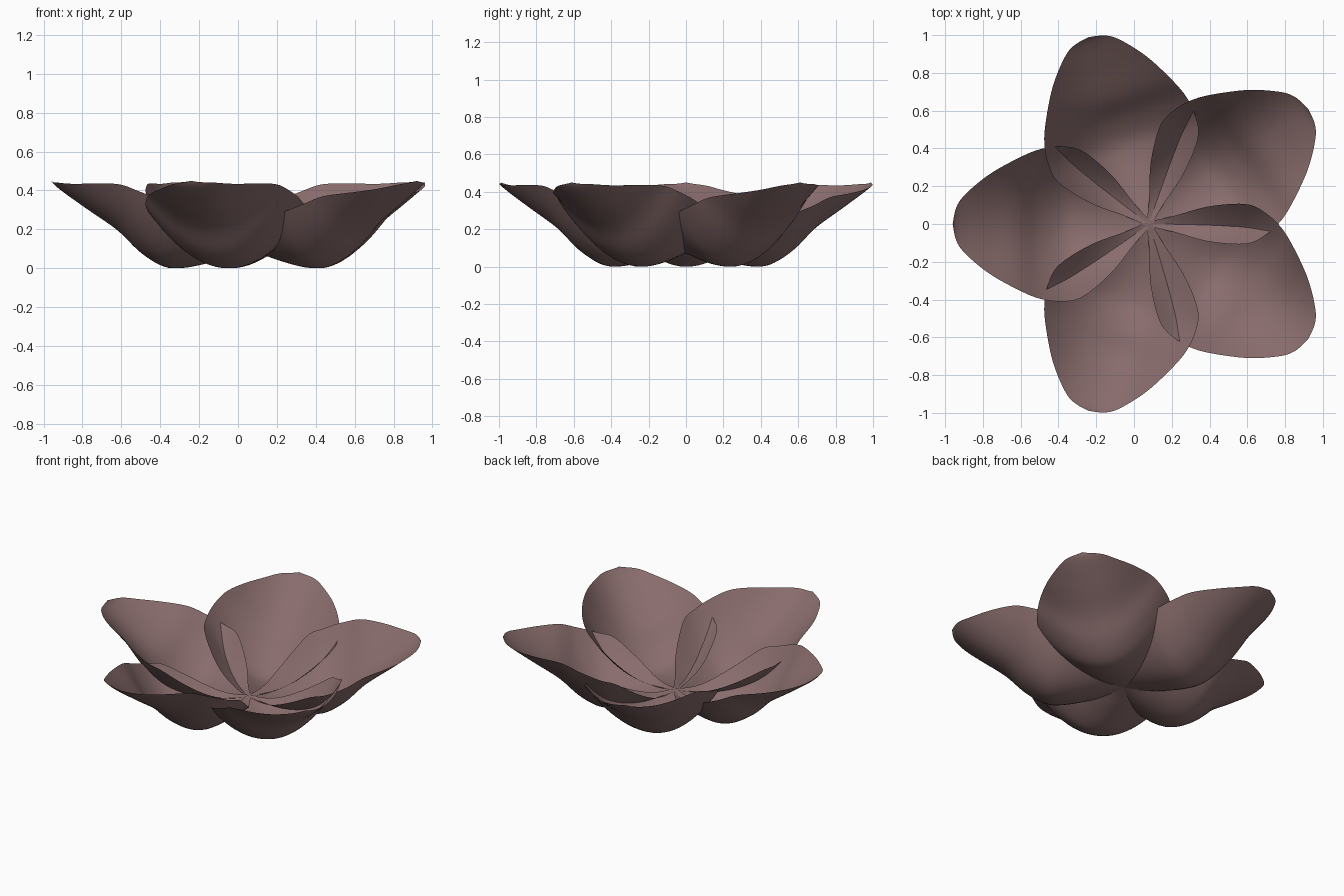
import bpy
from math import sin, cos, radians

if "Cube" in bpy.data.objects:
    bpy.data.objects.remove(bpy.data.objects["Cube"])

# Petal stations from heart to tip: distance out, half width, spine height
STATIONS = [(0, .02, .09), (.08, .11, .07), (.20, .26, .035), (.35, .385, .003),
            (.46, .41, .008), (.58, .395, .08), (.70, .345, .195), (.85, .26, .30),
            (.97, .16, .385), (1.02, .09, .425), (1.04, 0, .45)]
CENTRE_X = 0.08
STEPS = 5       # rows between stations
ACROSS = 24     # columns across a petal


def spline(points, steps):
    """Catmull-Rom curve through the stations."""
    out = []
    n = len(points)
    for i in range(n - 1):
        p = [points[max(0, min(n - 1, i + k))] for k in (-1, 0, 1, 2)]
        for s in range(steps):
            t = s / steps
            out.append([0.5 * (2 * b + (c - a) * t + (2 * a - 5 * b + 4 * c - d) * t * t
                               + (3 * b - a - 3 * c + d) * t ** 3)
                        for a, b, c, d in zip(*p)])
    out.append(list(points[-1]))
    return out


def petal(name, angle, material):
    """Cupped petal; its counter-clockwise edge curls slightly higher."""
    ca, sa = cos(angle), sin(angle)
    rows = spline(STATIONS, STEPS)
    verts, faces = [], []
    for u, w, f in rows[:-1]:
        for j in range(ACROSS + 1):
            v = w * (2 * j / ACROSS - 1)
            cup = 2.0 if v > 0 else 1.9 - 0.6 * u
            z = max(0, f + cup * v * v)
            verts.append((CENTRE_X + u * ca - v * sa, u * sa + v * ca, z))
    u, w, f = rows[-1]
    verts.append((CENTRE_X + u * ca, u * sa, f))
    n = ACROSS + 1
    last = len(rows) - 2
    for i in range(last):
        for j in range(ACROSS):
            a = i * n + j
            faces.append((a, a + n, a + n + 1, a + 1))
    for j in range(ACROSS):
        faces.append((last * n + j, len(verts) - 1, last * n + j + 1))
    mesh = bpy.data.meshes.new(name)
    mesh.from_pydata(verts, [], faces)
    mesh.polygons.foreach_set("use_smooth", [True] * len(faces))
    mesh.materials.append(material)
    bpy.context.collection.objects.link(bpy.data.objects.new(name, mesh))


# Five overlapping petals around the heart
pink = bpy.data.materials.new("dusky_pink")
pink.diffuse_color = (0.25, 0.15, 0.15, 1)
pink.use_nodes = True
pink.node_tree.nodes["Principled BSDF"].inputs["Base Color"].default_value = pink.diffuse_color
for k in range(5):
    petal(f"petal_{k + 1}", radians(36 + 72 * k), pink)
